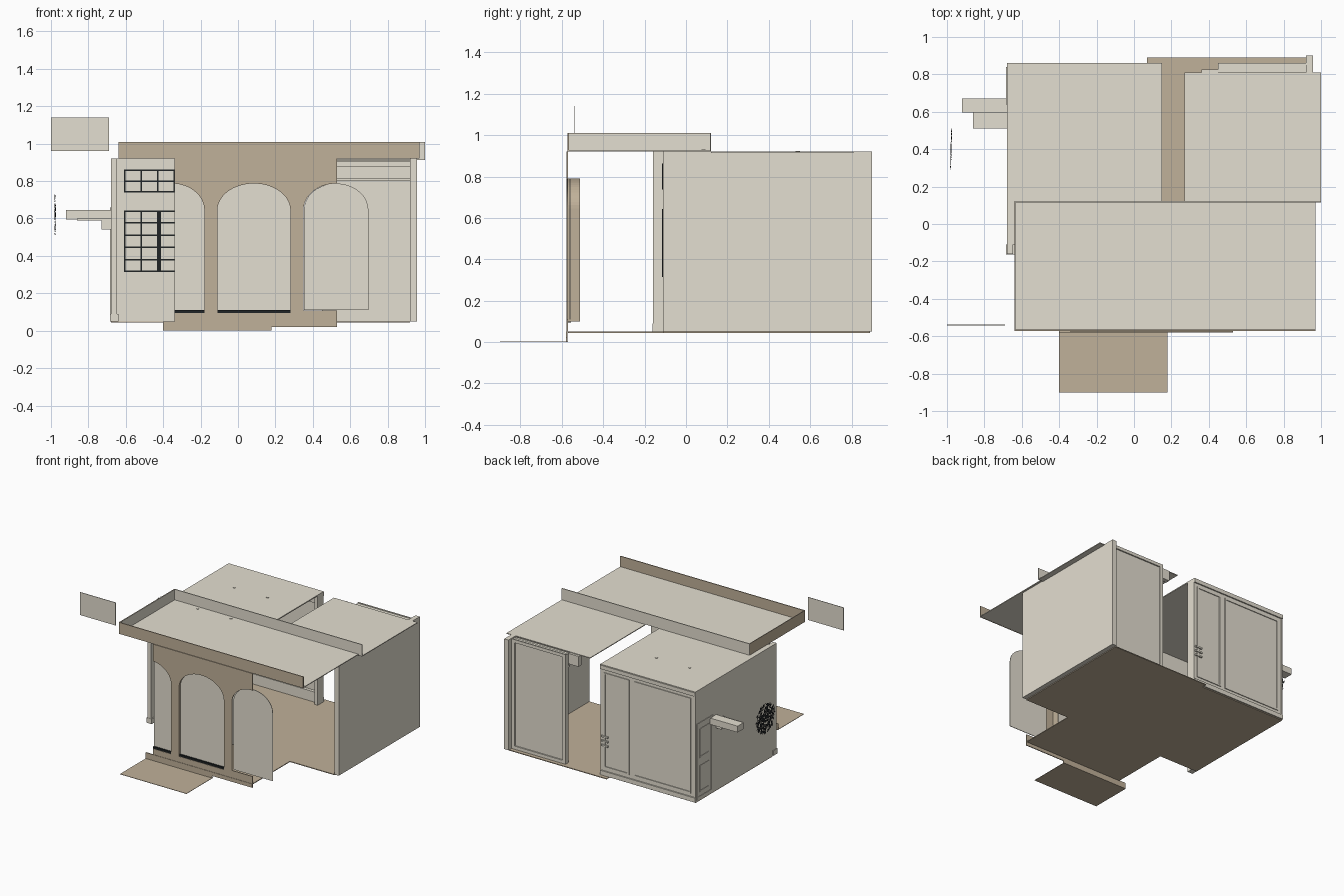
import bpy, bmesh, math, random
from mathutils import Vector

if "Cube" in bpy.data.objects:
    bpy.data.objects.remove(bpy.data.objects["Cube"])

random.seed(4)


def material(name, rgb):
    m = bpy.data.materials.new(name)
    m.diffuse_color = (*rgb, 1)
    m.use_nodes = True
    m.node_tree.nodes["Principled BSDF"].inputs["Base Color"].default_value = m.diffuse_color
    return m


BEIGE = material("pale_beige", (0.775, 0.735, 0.635))
BROWN = material("warm_brown", (0.53, 0.44, 0.32))
DARK = material("dark_frame", (0.014, 0.017, 0.018))


def finish(name, bm, mat):
    bmesh.ops.recalc_face_normals(bm, faces=bm.faces)
    me = bpy.data.meshes.new(name)
    bm.to_mesh(me)
    bm.free()
    me.materials.append(mat)
    ob = bpy.data.objects.new(name, me)
    bpy.context.collection.objects.link(ob)
    return ob


def boxes(name, mat, *spans):
    """Each span is x0, x1, y0, y1, z0, z1."""
    bm = bmesh.new()
    for x0, x1, y0, y1, z0, z1 in spans:
        vs = bmesh.ops.create_cube(bm, size=1)["verts"]
        for v in vs:
            v.co = ((x0 + x1) / 2 + v.co.x * (x1 - x0),
                    (y0 + y1) / 2 + v.co.y * (y1 - y0),
                    (z0 + z1) / 2 + v.co.z * (z1 - z0))
    return finish(name, bm, mat)


def prism(name, mat, pts, y0, y1):
    """Extrude an x/z outline along y."""
    bm = bmesh.new()
    f = bm.faces.new([bm.verts.new((x, y0, z)) for x, z in pts])
    ext = bmesh.ops.extrude_face_region(bm, geom=[f], use_keep_orig=True)["geom"]
    vs = [g for g in ext if isinstance(g, bmesh.types.BMVert)]
    bmesh.ops.translate(bm, verts=vs, vec=(0, y1 - y0, 0))
    return finish(name, bm, mat)


def frame(x0, x1, z0, z1, y0, y1, t):
    """Four bars around a rectangle in the x/z plane."""
    return [(x0, x1, y0, y1, z0, z0 + t), (x0, x1, y0, y1, z1 - t, z1),
            (x0, x0 + t, y0, y1, z0 + t, z1 - t), (x1 - t, x1, y0, y1, z0 + t, z1 - t)]


def side_frame(y0, y1, z0, z1, x0, x1, t):
    return [(x0, x1, y0, y1, z0, z0 + t), (x0, x1, y0, y1, z1 - t, z1),
            (x0, x1, y0, y0 + t, z0, z1), (x0, x1, y1 - t, y1, z0, z1)]


# --- floors, step and front landing
boxes("main_floor", BROWN, (-0.68, 0.92, -0.11, 0.85, 0.044, 0.05),
      (0.07, 0.92, 0.85, 0.89, 0.044, 0.05))
boxes("porch_floor", BROWN, (-0.34, 0.53, -0.57, -0.11, 0.044, 0.05))
boxes("porch_step", BROWN, (-0.40, 0.18, -0.58, -0.573, 0, 0.05),
      (0.18, 0.53, -0.58, -0.573, 0.02, 0.05))
boxes("front_landing", BROWN, (-0.40, 0.18, -0.90, -0.57, 0, 0.003))

# --- arcade facade: three arches, the outer ones cut by the ends
SPRING, RISE = 0.645, 0.142


def arch(c, h, x0, x1, n=28, rise=RISE):
    """Points of an arch curve from x1 down to x0."""
    a0, a1 = (math.acos(max(-1, min(1, (x - c) / h))) for x in (x1, x0))
    return [(c + h * math.cos(a0 + (a1 - a0) * i / n),
             SPRING + rise * math.sin(a0 + (a1 - a0) * i / n)) for i in range(n + 1)]


outline = [(-0.34, 0.92), (0.53, 0.92)] + arch(0.525, 0.175, 0.35, 0.53)
outline += [(0.35, 0.05), (0.28, 0.05)] + arch(0.085, 0.195, -0.11, 0.28)
outline += [(-0.11, 0.05), (-0.18, 0.05)] + arch(-0.355, 0.175, -0.34, -0.18)
prism("arcade_front", BROWN, outline, -0.577, -0.571)
boxes("arcade_plinth", BROWN, (-0.34, -0.18, -0.577, -0.571, 0.05, 0.095),
      (-0.11, 0.28, -0.577, -0.571, 0.05, 0.095),
      (0.35, 0.53, -0.577, -0.571, 0.05, 0.108))
for side, c, h, x0, x1 in (("left", -0.355, 0.175, -0.34, -0.18),
                           ("middle", 0.085, 0.195, -0.11, 0.28),
                           ("right", 0.525, 0.172, 0.353, 0.697)):
    prism(side + "_arch_panel", BEIGE,
          arch(c, h, x0, x1) + [(x0, 0.11), (x1, 0.11)], -0.562, -0.558)
# arch reveals
for side, c, h, x0, x1, o in (("left", -0.355, 0.175, -0.34, -0.18, 0),
                              ("middle", 0.085, 0.195, -0.11, 0.28, 0.004)):
    inner, t = arch(c, h, x0, x1), 0.004
    outer = arch(c, h + t, x0 - o, x1 + t, rise=RISE + t)
    ring = [(x1 + t, 0.1)] + outer
    if o:
        ring += [(x0 - t, 0.1), (x0, 0.1)]
    prism(side + "_arch_reveal", BROWN, ring + inner[::-1] + [(x1, 0.1)], -0.571, -0.512)
boxes("arch_sill", DARK, (-0.34, -0.18, -0.574, -0.557, 0.095, 0.11),
      (-0.11, 0.28, -0.574, -0.557, 0.095, 0.11))

# --- porch deck with parapet (open on the right)
boxes("porch_deck", BEIGE, (-0.635, 0.97, -0.565, 0.12, 0.921, 0.927))
boxes("front_parapet", BROWN, (-0.64, 0.97, -0.572, -0.565, 0.92, 1.01))
boxes("left_parapet", BROWN, (-0.64, -0.636, -0.565, 0.115, 0.92, 1.01))
boxes("left_parapet_lining", BEIGE, (-0.636, -0.633, -0.565, 0.115, 0.922, 1.009))
boxes("back_parapet", BEIGE, (-0.64, 1.0, 0.115, 0.122, 0.92, 1.01))

# --- left room: open on its right side
boxes("left_roof", BEIGE, (-0.68, 0.15, -0.11, 0.855, 0.912, 0.92))
boxes("left_side_wall", BEIGE, (-0.68, -0.67, -0.11, 0.855, 0.05, 0.912))
boxes("left_back_wall", BEIGE, (-0.67, 0.15, 0.835, 0.85, 0.05, 0.912))
boxes("left_front_wall", BEIGE, (-0.67, 0.15, -0.11, -0.10, 0.05, 0.912))
boxes("left_front_pilaster", BEIGE, (-0.68, -0.647, -0.16, -0.10, 0.05, 0.92),
      (-0.685, -0.64, -0.163, -0.11, 0.05, 0.09))
boxes("left_back_pilaster", BEIGE, (0.12, 0.15, 0.78, 0.85, 0.05, 0.912))
boxes("left_inner_trim", BEIGE, (-0.67, 0.12, 0.81, 0.835, 0.05, 0.13),
      (-0.67, 0.12, 0.815, 0.835, 0.83, 0.90))
boxes("left_back_trim", BEIGE, (-0.68, 0.15, 0.85, 0.86, 0.05, 0.085),
      (-0.68, 0.15, 0.85, 0.86, 0.885, 0.915),
      *frame(-0.64, -0.14, 0.11, 0.86, 0.85, 0.856, 0.012),
      *frame(-0.10, 0.12, 0.11, 0.86, 0.85, 0.856, 0.012))
boxes("back_vents", BEIGE,
      *[(0.08, 0.14, 0.85, 0.862, z, z + 0.012) for z in (0.28, 0.315, 0.35)])
boxes("side_door", BEIGE, *side_frame(0.64, 0.84, 0.06, 0.66, -0.684, -0.68, 0.02),
      *side_frame(0.68, 0.80, 0.11, 0.32, -0.683, -0.68, 0.012),
      *side_frame(0.68, 0.80, 0.38, 0.61, -0.683, -0.68, 0.012))

# --- gridded windows in the left front wall
bars = []
for z0, z1, rows, spans in ((0.315, 0.642, 5, ((-0.61, -0.425), (-0.42, -0.235))),
                            (0.738, 0.862, 2, ((-0.61, -0.425), (-0.433, -0.248)))):
    for x0, x1 in spans:
        bars += frame(x0, x1, z0, z1, -0.116, -0.11, 0.008)
        bars.append(((x0 + x1) / 2 - 0.004, (x0 + x1) / 2 + 0.004, -0.115, -0.11, z0, z1))
        for r in range(1, rows):
            z = z0 + (z1 - z0) * r / rows
            bars.append((x0, x1, -0.115, -0.11, z - 0.004, z + 0.004))
bars.append((-0.432, -0.412, -0.117, -0.11, 0.315, 0.642))
boxes("window_frames", DARK, *bars)

# --- right room: side wall, back wall and roof
boxes("right_roof", BEIGE, (0.27, 1.0, 0.12, 0.81, 0.914, 0.92))
boxes("right_side_wall", BEIGE, (0.92, 0.957, -0.11, 0.90, 0.05, 0.92))
boxes("right_back_wall", BEIGE, (0.45, 0.92, 0.825, 0.85, 0.05, 0.91))
boxes("right_back_frame", BEIGE, *frame(0.45, 0.92, 0.05, 0.915, 0.85, 0.86, 0.025))
boxes("right_cornice", BEIGE, (0.45, 0.92, 0.805, 0.825, 0.80, 0.815),
      (0.45, 0.92, 0.80, 0.825, 0.875, 0.905),
      (0.36, 0.45, 0.79, 0.825, 0.83, 0.912))

# --- roof lights
bm = bmesh.new()
for x in (-0.41, -0.12):
    for y, z in ((0.54, 0.922), (0.085, 0.929)):
        vs = bmesh.ops.create_cone(bm, cap_ends=True, segments=12, radius1=0.01,
                                   radius2=0.01, depth=0.004)["verts"]
        bmesh.ops.translate(bm, verts=vs, vec=(x, y, z))
finish("roof_lights", bm, BEIGE)

# --- beam on the left wall, and hanging sign plate
boxes("side_beam", BEIGE, (-0.92, -0.68, 0.595, 0.67, 0.595, 0.645),
      (-0.86, -0.68, 0.51, 0.595, 0.588, 0.60),
      (-0.73, -0.68, 0.51, 0.60, 0.54, 0.588))
boxes("sign_plate", BEIGE, (-1.0, -0.69, -0.542, -0.538, 0.96, 1.14))

# --- round leafy cluster off the left wall
bm = bmesh.new()
for i in range(240):
    r, a = 0.112 * math.sqrt(random.random()), random.uniform(0, math.tau)
    dy = r * math.cos(a)
    c = Vector((-0.978 + 0.03 * dy + random.uniform(-0.002, 0.002),
                0.405 + dy, 0.62 + r * math.sin(a)))
    b = random.uniform(0, math.tau)
    u = Vector((random.uniform(-0.002, 0.002), math.cos(b) * 0.018, math.sin(b) * 0.018))
    w = Vector((0, -math.sin(b) * 0.006, math.cos(b) * 0.006))
    bm.faces.new([bm.verts.new(c + d) for d in (u, w, -u, -w)])
finish("leaf_cluster", bm, DARK)
